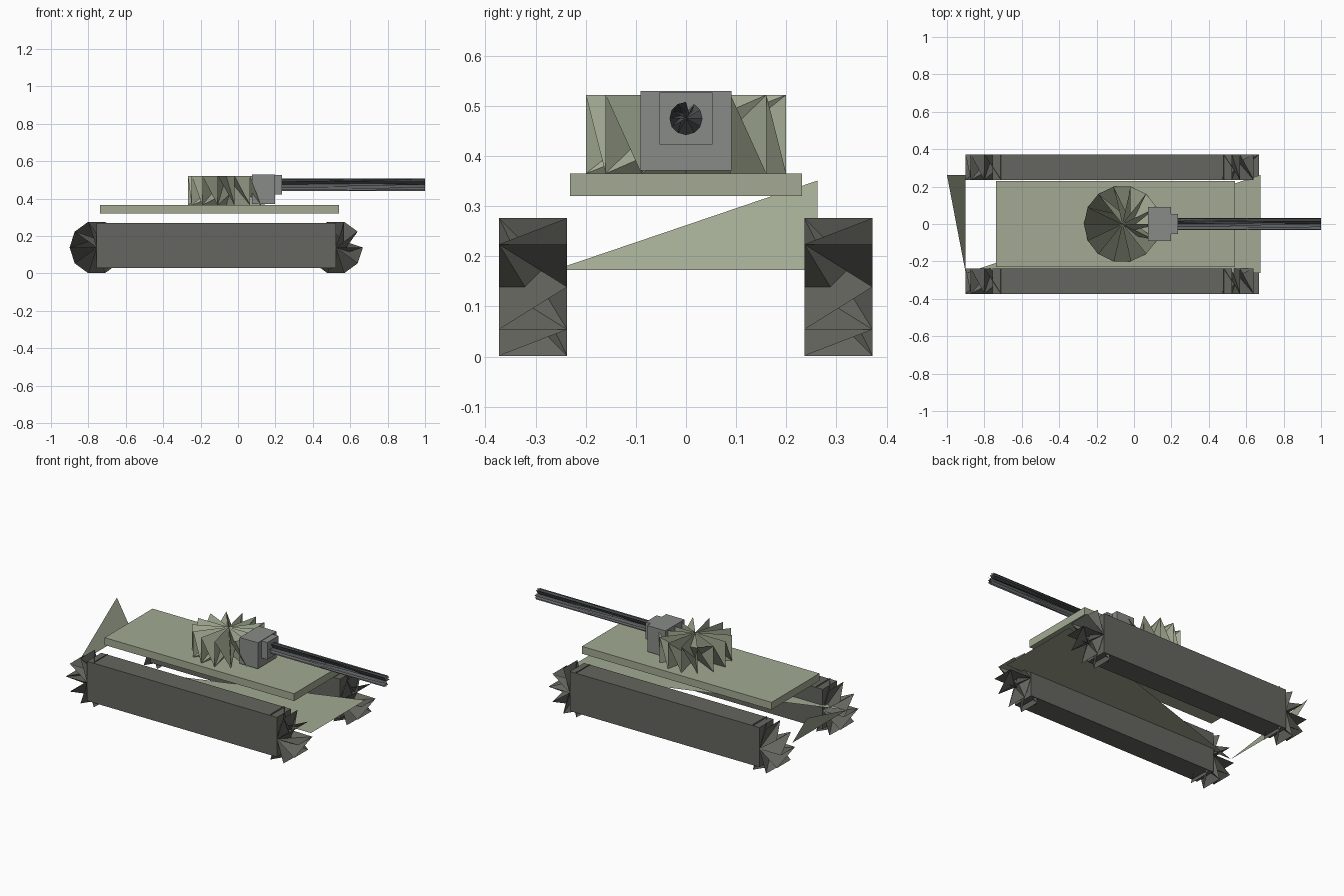
import bpy
from math import cos, sin, tau
from mathutils import Vector

if "Cube" in bpy.data.objects:
    bpy.data.objects.remove(bpy.data.objects["Cube"])


def material(name, rgb):
    m = bpy.data.materials.new(name)
    m.diffuse_color = (*rgb, 1)
    m.use_nodes = True
    m.node_tree.nodes["Principled BSDF"].inputs["Base Color"].default_value = m.diffuse_color
    return m


HULL = material("hull_green", (0.36, 0.40, 0.29))
TRACK = material("track_grey", (0.13, 0.13, 0.115))
STEEL = material("steel_grey", (0.25, 0.26, 0.25))
BARREL = material("barrel_grey", (0.11, 0.115, 0.12))


def mesh_object(name, verts, faces, mat):
    me = bpy.data.meshes.new(name)
    me.from_pydata([tuple(v) for v in verts], [], faces)
    me.materials.append(mat)
    ob = bpy.data.objects.new(name, me)
    bpy.context.collection.objects.link(ob)
    return ob


def box(name, lo, hi, mat):
    verts = [(x, y, z) for x in (lo[0], hi[0]) for y in (lo[1], hi[1]) for z in (lo[2], hi[2])]
    faces = [(0, 1, 3, 2), (4, 6, 7, 5), (0, 4, 5, 1), (2, 3, 7, 6), (0, 2, 6, 4), (1, 5, 7, 3)]
    return mesh_object(name, verts, faces, mat)


def finned_drum(name, start, end, radius, n, u, v, mat):
    """Spiky drum: the rim zigzags between both ends, half fanned to each end centre,
    with webs running across to the opposite rim."""
    start, end, u, v = map(Vector, (start, end, u, v))
    verts = []
    for i in range(n):
        a = tau * i / n
        rim = radius * (cos(a) * u + sin(a) * v)
        verts += [start + rim, end + rim]
    verts += [start, end]
    c0, c1 = 2 * n, 2 * n + 1
    faces = []
    for k in range(n):
        j = (k + 1) % n
        faces += [(c0, j, k), (c1, n + k, n + j), (k, j, n + j), (k, n + j, n + k)]
    return mesh_object(name, verts, faces, mat)


X, Y, Z = Vector((1, 0, 0)), Vector((0, 1, 0)), Vector((0, 0, 1))

# Lower hull: open floor and rear plates, each a single triangle
mesh_object("lower_hull",
            [(-0.9, -0.262, 0.173), (0.675, -0.262, 0.173), (0.675, 0.262, 0.173),
             (-0.9, 0.262, 0.173), (-1.0, 0.262, 0.351)],
            [(0, 2, 1), (0, 3, 4)], HULL)

# Deck plate
box("deck", (-0.738, -0.231, 0.32), (0.54, 0.231, 0.365), HULL)

# Tracks with a spiky wheel at each end
for side, y0, y1 in (("right", -0.373, -0.237), ("left", 0.236, 0.372)):
    box(side + "_track", (-0.756, y0, 0.029), (0.523, y1, 0.27), TRACK)
    for end, x in (("rear", -0.756), ("front", 0.523)):
        finned_drum(f"{side}_{end}_wheel", (x, y0, 0.139), (x, y1, 0.139),
                    0.1445, 10, X, -Z, TRACK)

# Turret
finned_drum("turret", (-0.063, 0, 0.365), (-0.063, 0, 0.522), 0.205, 14, X, Y, HULL)

# Gun mount and barrel
box("gun_mount", (0.075, -0.091, 0.371), (0.197, 0.091, 0.53), STEEL)
box("gun_collar", (0.197, -0.053, 0.423), (0.235, 0.053, 0.527), STEEL)
finned_drum("barrel", (0.21, 0, 0.475), (1.0, 0, 0.475), 0.033, 12, Z, -Y, BARREL)
